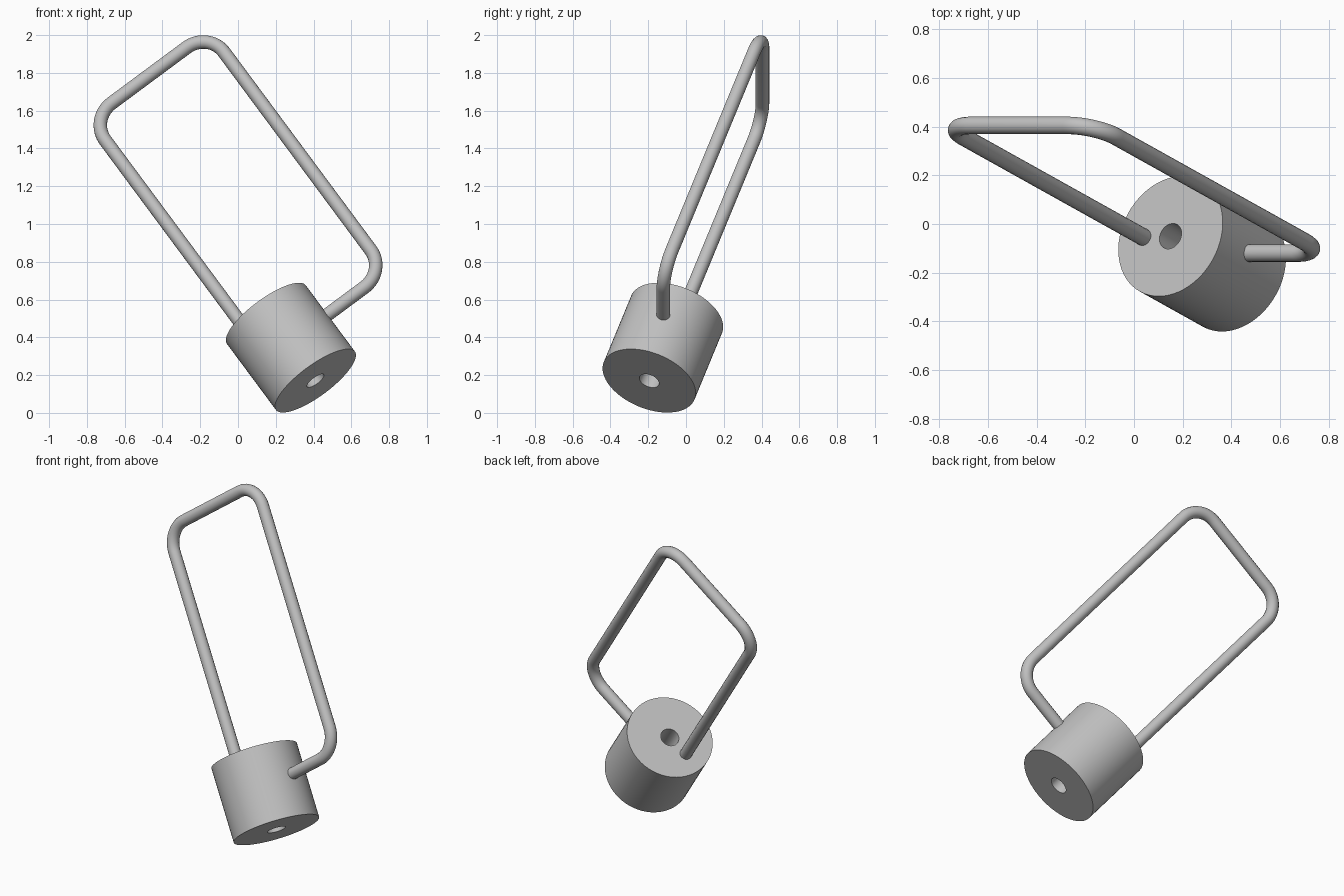
import bpy, bmesh, math
from mathutils import Vector, Matrix

if "Cube" in bpy.data.objects:
    bpy.data.objects.remove(bpy.data.objects["Cube"])

steel = bpy.data.materials.new("grey_metal")
steel.diffuse_color = (0.53, 0.53, 0.53, 1)
steel.use_nodes = True
steel.node_tree.nodes["Principled BSDF"].inputs["Base Color"].default_value = steel.diffuse_color

# Tilted frame: axis runs up the body, side runs across the loop
bottom = Vector((0.41, -0.195, 0.17))
axis = Vector((-0.565, 0.315, 0.762)).normalized()
side = Vector((0.803, 0, 0.595)).normalized()
normal = axis.cross(side)
HEIGHT, RADIUS, BORE = 0.46, 0.26, 0.055
SEGS = 64


def finish(obj):
    obj.data.materials.clear()
    obj.data.materials.append(steel)
    bpy.ops.object.select_all(action='DESELECT')
    obj.select_set(True)
    bpy.context.view_layer.objects.active = obj
    bpy.ops.object.shade_smooth_by_angle(angle=math.radians(35))


# Cylindrical body with a bore along its axis, turned from a rectangular profile
profile = [(BORE, 0), (RADIUS, 0), (RADIUS, HEIGHT), (BORE, HEIGHT)]
bm = bmesh.new()
rings = [[bm.verts.new((r * math.cos(a), r * math.sin(a), z)) for r, z in profile]
         for a in (2 * math.pi * i / SEGS for i in range(SEGS))]
for i in range(SEGS):
    p, q = rings[i], rings[(i + 1) % SEGS]
    for j in range(4):
        k = (j + 1) % 4
        bm.faces.new((p[j], q[j], q[k], p[k]))
bmesh.ops.recalc_face_normals(bm, faces=bm.faces)
frame = Matrix((side, normal.cross(side) * -1, axis)).transposed()
frame = Matrix((side, axis.cross(side), axis)).transposed().to_4x4()
bm.transform(Matrix.Translation(bottom) @ frame)
mesh = bpy.data.meshes.new("lock_body")
bm.to_mesh(mesh)
bm.free()
body = bpy.data.objects.new("lock_body", mesh)
bpy.context.collection.objects.link(body)
finish(body)

# Bent rod: long leg out of the body top, across, back down, into the body side
LONG, WIDE, BEND, ROD = 1.665, 0.783, 0.145, 0.036
top_left = Vector((-0.785, 0.405, 1.554))
top_right = top_left + side * WIDE
low_right = top_right - axis * LONG
path = [top_left - axis * 1.51]
corners = [(top_left, axis, side), (top_right, side, -axis), (low_right, -axis, -side)]
for corner, d_in, d_out in corners:
    centre = corner + BEND * (d_out - d_in)
    for i in range(17):
        a = math.pi / 2 * i / 16
        path.append(centre + BEND * (d_in * math.sin(a) - d_out * math.cos(a)))
path.append(low_right - side * 0.44)

curve = bpy.data.curves.new("rod_path", 'CURVE')
curve.dimensions = '3D'
curve.bevel_depth = ROD
curve.bevel_resolution = 6
curve.use_fill_caps = True
spline = curve.splines.new('POLY')
spline.points.add(len(path) - 1)
for point, co in zip(spline.points, path):
    point.co = (*co, 1)
rod = bpy.data.objects.new("shackle_rod", curve)
bpy.context.collection.objects.link(rod)
bpy.ops.object.select_all(action='DESELECT')
rod.select_set(True)
bpy.context.view_layer.objects.active = rod
bpy.ops.object.convert(target='MESH')
finish(bpy.context.view_layer.objects.active)
